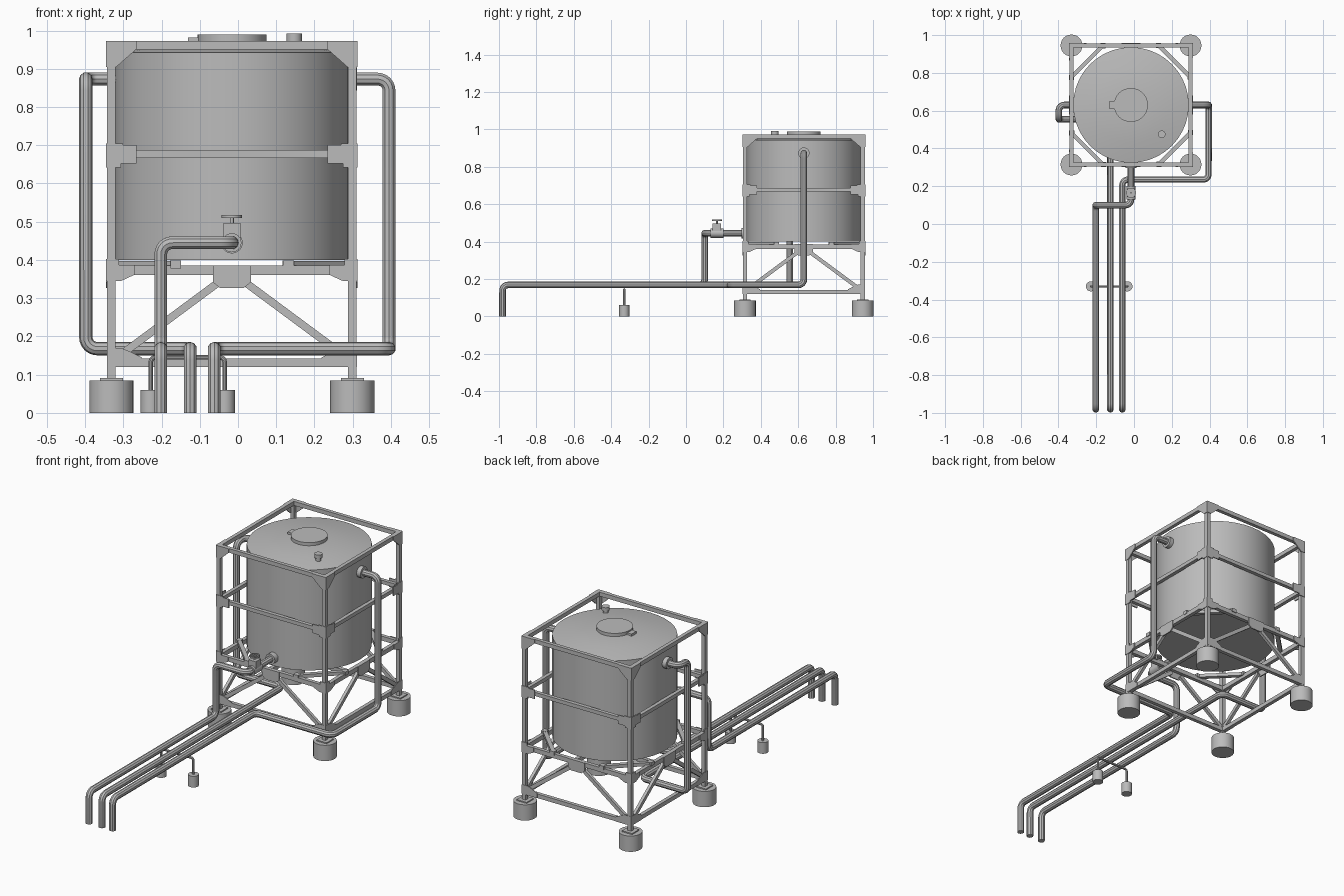
import bpy, bmesh, math
from mathutils import Vector

cube = bpy.data.objects.get("Cube")
if cube:
    bpy.data.objects.remove(cube, do_unlink=True)

CX, CY, HALF = -0.016, 0.63, 0.315     # tower centre and half width
TANK_R = 0.306

steel = bpy.data.materials.new("grey_steel")
steel.use_nodes = True
steel.diffuse_color = (0.5, 0.5, 0.5, 1)
steel.node_tree.nodes["Principled BSDF"].inputs["Base Color"].default_value = (0.5, 0.5, 0.5, 1)


def finish(bm, name, smooth=True):
    bmesh.ops.recalc_face_normals(bm, faces=bm.faces)
    me = bpy.data.meshes.new(name)
    bm.to_mesh(me)
    bm.free()
    ob = bpy.data.objects.new(name, me)
    bpy.context.collection.objects.link(ob)
    me.materials.append(steel)
    if smooth:
        select(ob)
        bpy.ops.object.shade_smooth_by_angle(angle=math.radians(35))
    return ob


def select(ob):
    bpy.ops.object.select_all(action='DESELECT')
    ob.select_set(True)
    bpy.context.view_layer.objects.active = ob


def lathe(name, profile, loc, axis=(0, 0, 1), sides=24):
    """Revolve (radius, height) pairs around an axis through loc."""
    bm = bmesh.new()
    rot = Vector((0, 0, 1)).rotation_difference(Vector(axis))
    rings = []
    for r, h in profile:
        ring = []
        for i in range(sides):
            a = math.tau * i / sides
            p = Vector((r * math.cos(a), r * math.sin(a), h))
            ring.append(bm.verts.new(rot @ p + Vector(loc)))
        rings.append(ring)
    for a, b in zip(rings, rings[1:]):
        for i in range(sides):
            j = (i + 1) % sides
            bm.faces.new((a[i], a[j], b[j], b[i]))
    bm.faces.new(rings[0])
    bm.faces.new(rings[-1])
    return finish(bm, name)


def cylinder(name, r, loc, height, axis=(0, 0, 1), sides=24):
    return lathe(name, [(r, 0), (r, height)], loc, axis, sides)


def bar(name, a, b, w, h):
    """Rectangular bar from a to b, w across and h tall."""
    a, b = Vector(a), Vector(b)
    d = (b - a).normalized()
    side = Vector((1, 0, 0)) if abs(d.z) > 0.99 else d.cross(Vector((0, 0, 1))).normalized()
    up = side.cross(d)
    bm = bmesh.new()
    ends = [[bm.verts.new(p + side * sx * w / 2 + up * sy * h / 2)
             for sx, sy in ((-1, -1), (1, -1), (1, 1), (-1, 1))] for p in (a, b)]
    bm.faces.new(ends[0])
    bm.faces.new(ends[1])
    for i in range(4):
        j = (i + 1) % 4
        bm.faces.new((ends[0][i], ends[0][j], ends[1][j], ends[1][i]))
    return finish(bm, name, False)


def on_side(k, u, v, z):
    """Point on tower side k: u along the side, v outward from the centre."""
    c, s = round(math.cos(k * math.pi / 2)), round(math.sin(k * math.pi / 2))
    return Vector((CX + u * c + v * s, CY + u * s - v * c, z))


def plate(name, k, outline, v=HALF + 0.008, thick=0.006):
    """Flat plate on side k with an outline of (u, z) pairs."""
    bm = bmesh.new()
    f = bm.faces.new([bm.verts.new(on_side(k, u, v, z)) for u, z in outline])
    new = bmesh.ops.extrude_face_region(bm, geom=[f])["geom"]
    bmesh.ops.translate(bm, vec=on_side(k, 0, thick, 0) - on_side(k, 0, 0, 0),
                        verts=[g for g in new if isinstance(g, bmesh.types.BMVert)])
    return finish(bm, name, False)


def pipe(name, points, r=0.0175, bend=0.03):
    """Round pipe through the points with curved elbows."""
    pts = [Vector(p) for p in points]
    path = [pts[0]]
    for p, q, n in zip(pts, pts[1:], pts[2:]):
        a, b = (p - q).normalized() * bend, (n - q).normalized() * bend
        for i in range(7):
            t = i / 6 * math.pi / 2
            path.append(q + a * (1 - math.sin(t)) + b * (1 - math.cos(t)))
    path.append(pts[-1])
    cu = bpy.data.curves.new(name, 'CURVE')
    cu.dimensions = '3D'
    cu.bevel_depth = r
    cu.bevel_resolution = 3
    cu.use_fill_caps = True
    sp = cu.splines.new('POLY')
    sp.points.add(len(path) - 1)
    for s, p in zip(sp.points, path):
        s.co = (*p, 1)
    ob = bpy.data.objects.new(name, cu)
    bpy.context.collection.objects.link(ob)
    cu.materials.append(steel)
    select(ob)
    bpy.ops.object.convert(target='MESH')
    bpy.ops.object.shade_smooth_by_angle(angle=math.radians(35))


# Tank with a low domed roof, hatch and vent
lathe("tank", [(TANK_R, 0.4), (TANK_R, 0.942), (0.2, 0.962), (0.09, 0.972)], (CX, CY, 0), sides=40)
cylinder("hatch", 0.09, (CX, CY, 0.965), 0.024, sides=32)
bar("hatch_latch", (CX - 0.115, CY, 0.975), (CX - 0.08, CY, 0.975), 0.04, 0.014)
lathe("vent", [(0.014, 0), (0.014, 0.025), (0.02, 0.025), (0.02, 0.045)], (0.147, 0.475, 0.947))

# Four-sided frame
for k in range(4):
    for name, z, h in (("top_rail", 0.961, 0.022), ("middle_rail", 0.677, 0.02),
                       ("tank_rail", 0.373, 0.024), ("bottom_rail", 0.131, 0.022)):
        bar(name, on_side(k, -HALF, HALF, z), on_side(k, HALF, HALF, z), 0.02, h)
    bar("post", on_side(k, HALF, HALF, 0.08), on_side(k, HALF, HALF, 0.972), 0.022, 0.022)
    foot = on_side(k, HALF, HALF, 0)
    cylinder("foot", 0.058, foot, 0.085)
    bar("foot_plate", foot + Vector((0, 0, 0.083)), foot + Vector((0, 0, 0.091)), 0.06, 0.06)

    # Beam across the corner that carries the tank, with its clips
    bar("corner_beam", on_side(k, 0.148, HALF, 0.388), on_side(k, HALF, 0.148, 0.388), 0.022, 0.018)
    for u, v in ((0.148, HALF), (HALF, 0.148)):
        bar("beam_clip", on_side(k, u, v - 0.015, 0.388), on_side(k, u, v + 0.012, 0.388), 0.028, 0.02)

    plate("centre_gusset", k, [(-0.05, 0.386), (-0.05, 0.342), (-0.03, 0.326),
                               (0.03, 0.326), (0.05, 0.342), (0.05, 0.386)])
    e = HALF + 0.012
    for s in (-1, 1):
        bar("brace", on_side(k, 0.03 * s, HALF, 0.345), on_side(k, 0.3 * s, HALF, 0.145), 0.016, 0.02)
        plate("top_gusset", k, [(s * e, 0.972), (s * 0.25, 0.972), (s * 0.25, 0.951),
                                (s * 0.302, 0.905), (s * e, 0.905)])
        plate("middle_gusset", k, [(s * e, 0.705), (s * 0.285, 0.705), (s * 0.285, 0.7),
                                   (s * 0.25, 0.7), (s * 0.25, 0.652), (s * 0.29, 0.652),
                                   (s * 0.29, 0.642), (s * e, 0.642)])
        plate("lower_gusset", k, [(s * e, 0.402), (s * 0.295, 0.402), (s * 0.295, 0.387),
                                  (s * 0.255, 0.387), (s * 0.255, 0.361), (s * 0.29, 0.345),
                                  (s * e, 0.345)])
        plate("bottom_gusset", k, [(s * e, 0.12), (s * 0.235, 0.12), (s * 0.235, 0.145),
                                   (s * 0.265, 0.16), (s * 0.29, 0.17), (s * e, 0.17)], thick=0.004)

# Long pipes: front outlet, and one from each side of the tank
LOW, END = 0.168, -0.981
pipe("front_pipe", [(CX, CY - 0.29, 0.445), (CX, 0.1, 0.445), (-0.202, 0.1, 0.445),
                    (-0.202, 0.1, LOW), (-0.202, END, LOW), (-0.202, END, 0)])
pipe("right_pipe", [(CX - 0.29, CY, 0.873), (-0.398, CY, 0.873), (-0.398, 0.555, 0.873),
                    (-0.398, 0.555, LOW), (-0.125, 0.555, LOW), (-0.125, END, LOW), (-0.125, END, 0)])
pipe("left_pipe", [(CX + 0.29, CY, 0.873), (0.395, CY, 0.873), (0.395, CY, LOW),
                   (0.395, 0.235, LOW), (-0.062, 0.235, LOW), (-0.062, END, LOW), (-0.062, END, 0)])

# Flanges where the pipes leave the tank
for s in (-1, 1):
    cylinder("side_flange", 0.03, (CX + s * (TANK_R - 0.005), CY, 0.873), 0.026, (s, 0, 0))
cylinder("front_flange", 0.028, (CX, CY - TANK_R + 0.005, 0.445), 0.032, (0, -1, 0))

# Valve with a spoked handwheel
VY = 0.165
cylinder("valve_body", 0.025, (CX, VY + 0.035, 0.445), 0.07, (0, -1, 0))
bar("valve_bonnet", (CX, VY, 0.45), (CX, VY, 0.496), 0.044, 0.044)
cylinder("valve_stem", 0.005, (CX, VY, 0.49), 0.028, sides=12)
lathe("handwheel", [(0.022, 0.51), (0.027, 0.51), (0.027, 0.517), (0.022, 0.517), (0.022, 0.51)],
      (CX, VY, 0))
for dx, dy in ((0.024, 0), (0, 0.024)):
    bar("wheel_spoke", (CX - dx, VY - dy, 0.513), (CX + dx, VY + dy, 0.513), 0.006, 0.005)

# Small stand under the long pipes
SY = -0.33
pipe("pipe_stand", [(-0.228, SY, 0.05), (-0.228, SY, 0.145), (-0.035, SY, 0.145), (-0.035, SY, 0.05)],
     0.006, 0.012)
for x in (-0.228, -0.035):
    cylinder("stand_foot", 0.027, (x, SY, 0), 0.06, sides=20)
